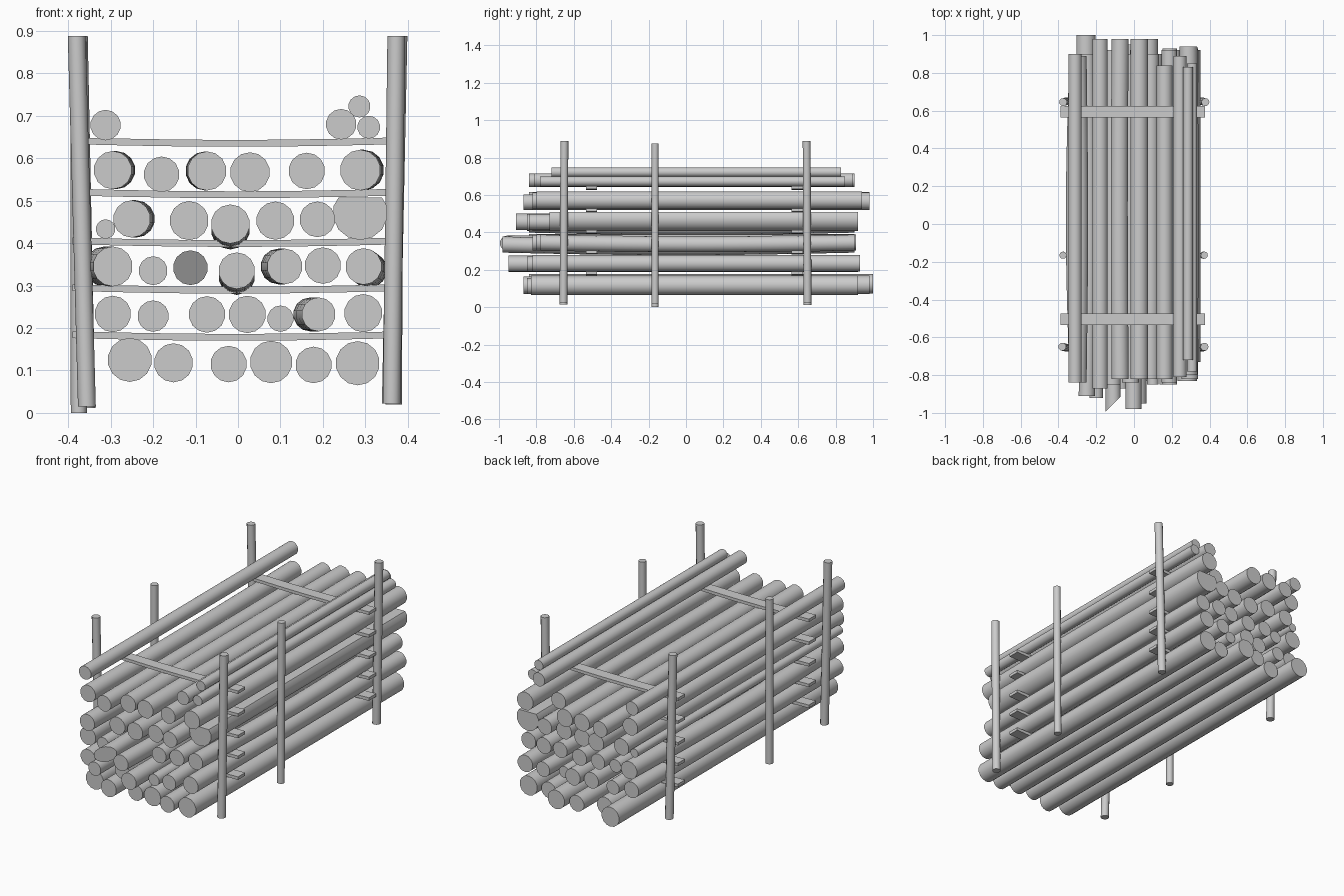
import bpy
import bmesh
from math import sin, cos, pi
from mathutils import Vector

if "Cube" in bpy.data.objects:
    bpy.data.objects.remove(bpy.data.objects["Cube"], do_unlink=True)


def finish(bm, name, smooth=True):
    bmesh.ops.recalc_face_normals(bm, faces=bm.faces)
    mesh = bpy.data.meshes.new(name)
    bm.to_mesh(mesh)
    bm.free()
    obj = bpy.data.objects.new(name, mesh)
    bpy.context.collection.objects.link(obj)
    if smooth:
        bpy.ops.object.select_all(action='DESELECT')
        obj.select_set(True)
        bpy.context.view_layer.objects.active = obj
        bpy.ops.object.shade_smooth_by_angle(angle=pi / 4)
    return obj


def tube(bm, rings):
    """Skin a list of vertex rings and cap both ends."""
    loops = [[bm.verts.new(p) for p in ring] for ring in rings]
    n = len(loops[0])
    for a, b in zip(loops, loops[1:]):
        for i in range(n):
            j = (i + 1) % n
            bm.faces.new((a[i], a[j], b[j], b[i]))
    bm.faces.new(loops[0])
    bm.faces.new(loops[-1])


def log(name, x, z, r, front, back, bow_x=0, bow_z=0, slant=0, flat_top=None):
    """A log along y that may bow, have a slanted front cut or a sawn flat top."""
    sides, steps = 14, 8
    rings = []
    for s in range(steps + 1):
        t = s / steps
        bend = sin(pi * t)
        ring = []
        for i in range(sides):
            a = 2 * pi * (i + 0.5) / sides
            px, pz = r * cos(a), r * sin(a)
            y = front + (back - front) * t
            if s == 0:
                y += slant * px / r
            top = z + pz if flat_top is None else min(z + pz, flat_top)
            ring.append((x + px + bow_x * bend, y, top + bow_z * bend))
        rings.append(ring)
    bm = bmesh.new()
    tube(bm, rings)
    finish(bm, name)


def row(name, logs):
    for i, spec in enumerate(logs):
        log(f"{name}_log_{i + 1}", *spec)


# Log layers: x, z, radius, front end, back end, bow, slant, flat top
row("bottom", [
    (-.255, .125, .052, -.84, 1.0),
    (-.152, .118, .046, -.87, .9),
    (-.022, .115, .043, -.83, .95),
    (.078, .12, .05, -.83, .98),
    (.178, .113, .043, -.85, .9),
    (.282, .117, .052, -.83, .92),
])
row("second", [
    (-.295, .233, .043, -.84, .88),
    (-.2, .228, .037, -.92, .9),
    (-.073, .232, .043, -.87, .9),
    (.022, .232, .044, -.95, .92),
    (.1, .222, .031, -.85, .88),
    (.19, .232, .04, -.85, .93, -.02),
    (.295, .235, .045, -.82, .93),
])
row("third", [
    (-.295, .345, .047, -.84, .9, -.02),
    (-.2, .335, .034, -.85, .88),
    (-.112, .342, .041, -.955, .9, 0, 0, .04),
    (-.003, .335, .043, -.98, .9, 0, -.014),
    (.11, .345, .042, -.82, .9, -.015),
    (.2, .347, .043, -.8, .91),
    (.296, .345, .043, -.78, .9, .012, -.008),
])
row("fourth", [
    (-.312, .433, .023, -.84, .88),
    (-.25, .457, .044, -.91, .9, .01),
    (-.115, .453, .046, -.85, .92),
    (-.018, .445, .046, -.84, .9, 0, -.014),
    (.088, .453, .045, -.82, .9),
    (.187, .456, .042, -.84, .92),
    (.288, .472, .065, -.73, .92, 0, 0, 0, .508),
])
row("fifth", [
    (-.295, .572, .045, -.84, .89, .008),
    (-.18, .562, .042, -.87, .98),
    (-.073, .57, .046, -.82, .98, -.005),
    (.028, .567, .047, -.82, .98),
    (.162, .57, .043, -.82, .84),
    (.288, .572, .048, -.8, .94, .008),
])
row("top", [
    (-.312, .678, .036, -.84, .9),
    (.243, .68, .036, -.81, .89),
    (.308, .673, .027, -.78, .85),
    (.286, .722, .026, -.72, .83),
])

# Flat spacer battens between the layers, sagging slightly
for level, z in enumerate((.184, .295, .405, .52, .641)):
    for end, y in (("front", -.505), ("back", .595)):
        rings = []
        for s in range(7):
            t = s / 6
            x = -.39 + .765 * t
            zc = z - .006 * sin(pi * t)
            rings.append([(x, y + dy, zc + dz) for dy, dz in
                          ((-.03, -.008), (.03, -.008), (.03, .008), (-.03, .008))])
        bm = bmesh.new()
        tube(bm, rings)
        finish(bm, f"{end}_batten_{level + 1}", smooth=False)


def post(name, bottom, top, r=.021, sides=12):
    a, b = Vector(bottom), Vector(top)
    rings = [[(p.x + r * cos(2 * pi * i / sides), p.y + r * sin(2 * pi * i / sides), p.z)
              for i in range(sides)] for p in (a, b)]
    bm = bmesh.new()
    tube(bm, rings)
    finish(bm, name)


# Leaning upright posts on both sides
post("right_front_post", (-.356, -.655, .015), (-.38, -.65, .888))
post("right_middle_post", (-.375, -.165, 0), (-.376, -.165, .875), .019)
post("right_back_post", (-.357, .65, .012), (-.375, .645, .888))
post("left_front_post", (.362, -.655, .022), (.373, -.65, .888))
post("left_middle_post", (.367, -.165, .02), (.372, -.165, .875), .019)
post("left_back_post", (.36, .65, .022), (.378, .645, .888))
